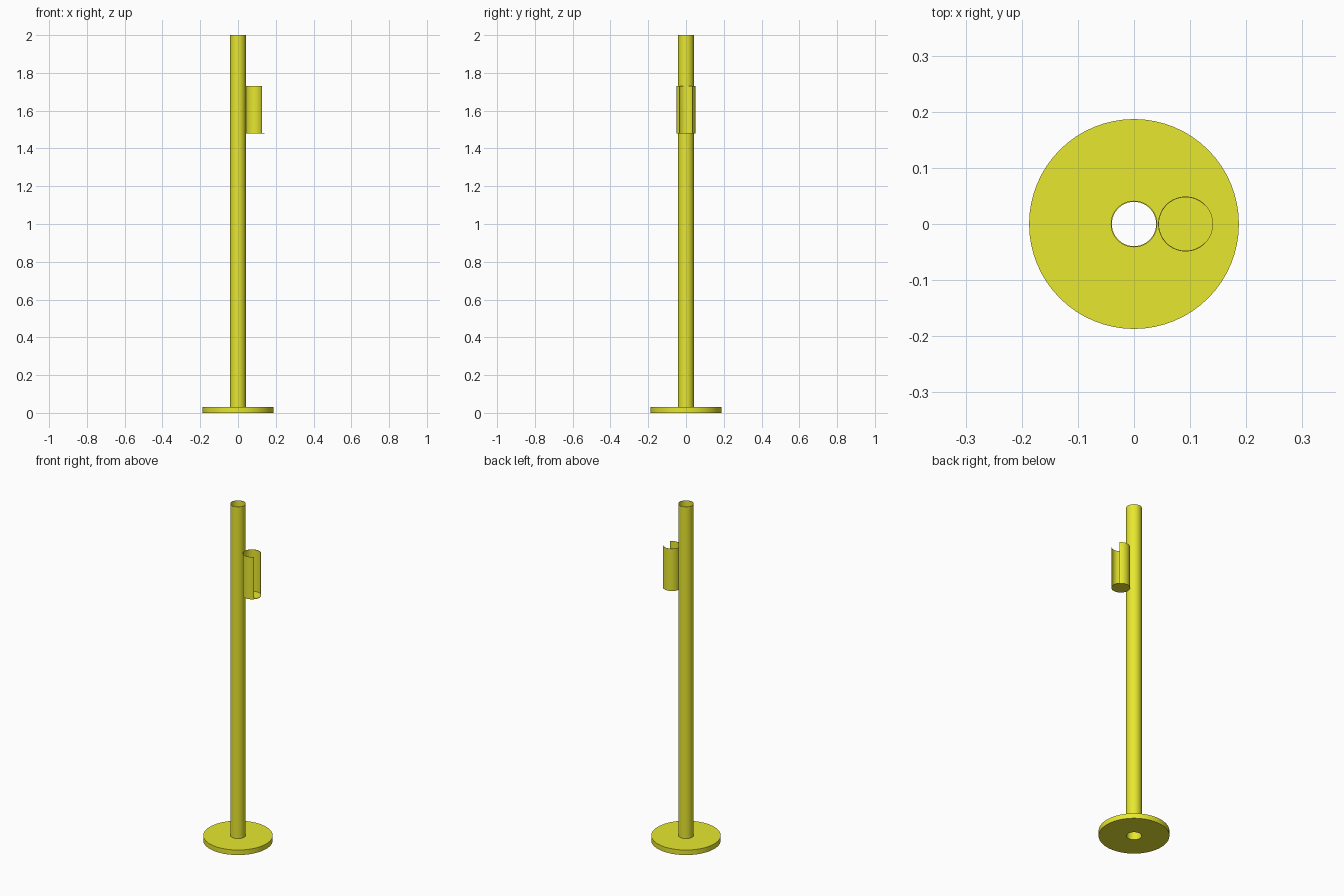
import bpy, bmesh, math

if "Cube" in bpy.data.objects:
    bpy.data.objects.remove(bpy.data.objects["Cube"])

yellow = bpy.data.materials.new("yellow_paint")
yellow.diffuse_color = (0.8, 0.8, 0.03, 1)
yellow.use_nodes = True
yellow.node_tree.nodes["Principled BSDF"].inputs["Base Color"].default_value = yellow.diffuse_color


def ring(name, r_out, r_in, z0, z1, x=0.0, gap=0.0, seg=64):
    """Ring-section tube around z; gap is the half angle left open towards +x."""
    bm = bmesh.new()
    profile = [(r_out, z0), (r_out, z1), (r_in, z1), (r_in, z0)]
    count = seg if gap == 0 else seg + 1
    cols = []
    for i in range(count):
        a = gap + (2 * math.pi - 2 * gap) * i / seg
        cols.append([bm.verts.new((r * math.cos(a), r * math.sin(a), z)) for r, z in profile])
    for i in range(seg):
        a, b = cols[i], cols[(i + 1) % count]
        for j in range(4):
            k = (j + 1) % 4
            bm.faces.new((a[j], b[j], b[k], a[k]))
    if gap:
        bm.faces.new(cols[0])
        bm.faces.new(cols[-1])
    return finish(bm, name, x)


def disc(name, r, z0, z1, x=0.0, seg=64):
    bm = bmesh.new()
    bmesh.ops.create_cone(bm, cap_ends=True, segments=seg, radius1=r, radius2=r, depth=z1 - z0)
    bmesh.ops.translate(bm, verts=bm.verts, vec=(0, 0, (z0 + z1) / 2))
    return finish(bm, name, x)


def finish(bm, name, x):
    bmesh.ops.recalc_face_normals(bm, faces=bm.faces)
    me = bpy.data.meshes.new(name)
    bm.to_mesh(me)
    bm.free()
    ob = bpy.data.objects.new(name, me)
    ob.location.x = x
    me.materials.append(yellow)
    bpy.context.collection.objects.link(ob)
    bpy.ops.object.select_all(action='DESELECT')
    ob.select_set(True)
    bpy.context.view_layer.objects.active = ob
    bpy.ops.object.shade_smooth_by_angle(angle=math.radians(30))
    return ob


# Foot plate with a hole through it, and the hollow pole standing in it
ring("base_plate", 0.187, 0.041, 0.0, 0.03)
ring("pole", 0.0415, 0.0395, 0.0, 2.0)

# Cup holder on the side of the pole, open towards +x, with a thin floor
ring("holder_wall", 0.049, 0.0475, 1.48, 1.73, x=0.092, gap=math.radians(43))
disc("holder_floor", 0.049, 1.479, 1.482, x=0.092)
